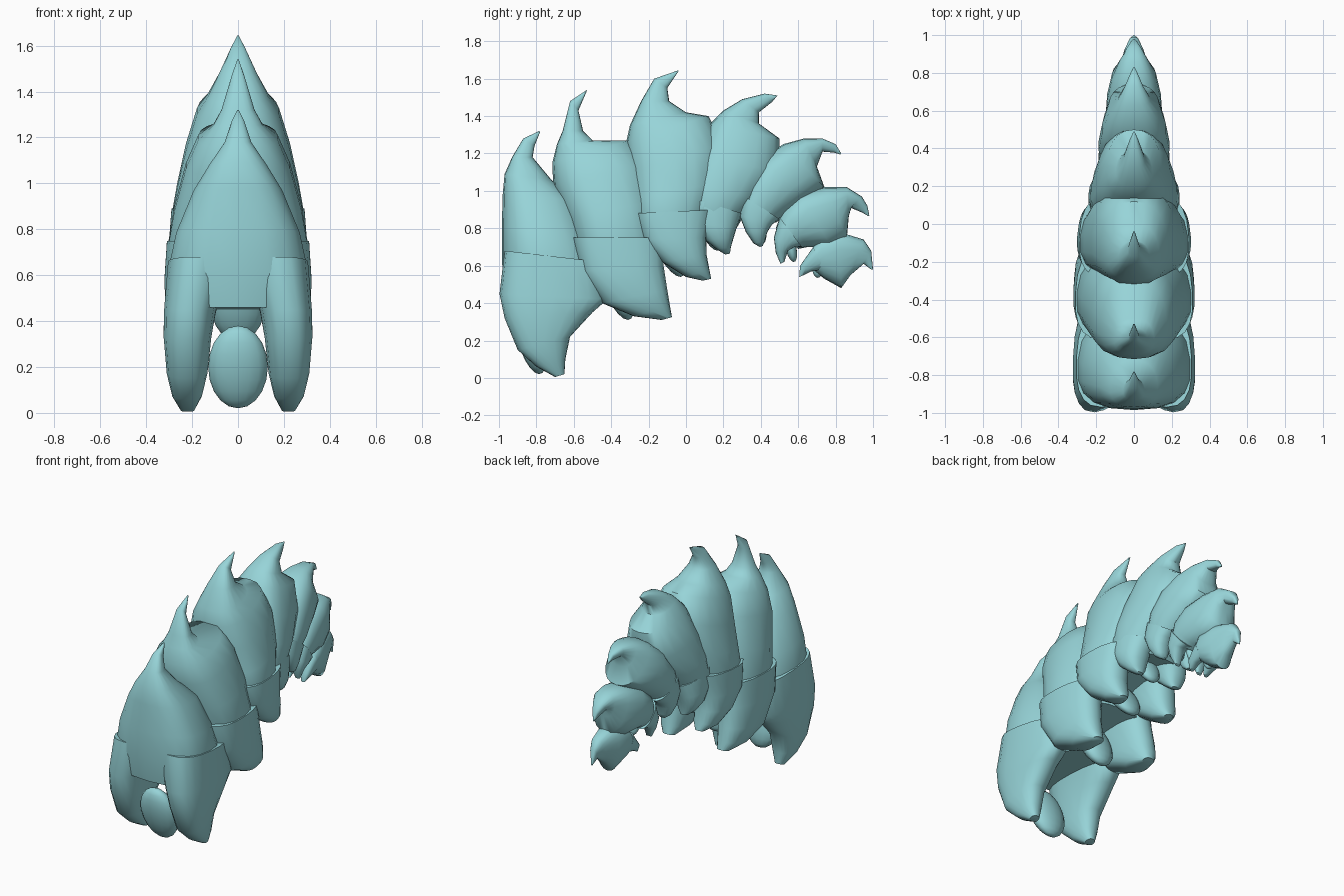
import bpy, bmesh, math
from mathutils import Vector

shell = bpy.data.materials.new("pale_teal")
shell.diffuse_color = (0.31, 0.66, 0.69, 1)
N = 20


def loft(bm, rows, cx=None, sx=1, p=0.8, e=0.12):
    """Skin rings; each row is front y, front z, back y, back z, [centre x], half width."""
    rings = []
    for r in rows:
        f, b = Vector((0, r[0], r[1])), Vector((0, r[2], r[3]))
        x0, w = (r[4] * sx, r[5]) if len(r) == 6 else (0, r[4])
        ring = []
        for i in range(N):
            t = 2 * math.pi * i / N
            c, s = math.cos(t), math.sin(t)
            c2 = math.copysign(abs(c) ** p, c)
            s2 = math.copysign(abs(s) ** p, s)
            v = (f + b) / 2 + (f - b) / 2 * c2
            v.x = x0 + w * s2 * (1 + e * (c - 0.3))
            ring.append(bm.verts.new(v))
        rings.append(ring)
    for a, b in zip(rings, rings[1:]):
        for i in range(N):
            j = (i + 1) % N
            bm.faces.new((a[i], a[j], b[j], b[i]))
    bm.faces.new(rings[0])
    bm.faces.new(rings[-1])


def finish(bm, name):
    bmesh.ops.recalc_face_normals(bm, faces=bm.faces)
    me = bpy.data.meshes.new(name)
    bm.to_mesh(me)
    bm.free()
    ob = bpy.data.objects.new(name, me)
    bpy.context.collection.objects.link(ob)
    me.materials.append(shell)
    bpy.context.view_layer.objects.active = ob
    ob.select_set(True)
    bpy.ops.object.shade_smooth_by_angle(angle=math.radians(50))
    ob.select_set(False)


def segment(name, body, leg, lobe):
    # hooked plate with a flap on each side
    bm = bmesh.new()
    loft(bm, body)
    for sx in (1, -1):
        loft(bm, leg, sx=sx)
    finish(bm, name + "_plate")
    # belly lobe between the flaps: y, z, half width, half depth, half height, tilt
    y, z, w, d, h, tilt = lobe
    bm = bmesh.new()
    bmesh.ops.create_uvsphere(bm, u_segments=16, v_segments=10, radius=1)
    for v in bm.verts:
        q = Vector((v.co.x * w, v.co.y * d, v.co.z * h))
        v.co = Vector((q.x, y + q.y - q.z * tilt, z + q.z))
    finish(bm, name + "_belly_lobe")


segment("first",
        [(-.785, 1.32, -.78, 1.315, .004), (-.87, 1.28, -.81, 1.24, .03), (-.93, 1.18, -.82, 1.18, .06),
         (-.97, 1.09, -.72, 1.06, .13), (-.98, .98, -.58, .95, .2), (-.985, .8, -.5, .75, .28),
         (-.985, .62, -.45, .6, .318), (-.96, .46, -.42, .45, .3)],
        [(-.97, .68, -.45, .62, .17, .14), (-.997, .45, -.42, .42, .21, .117), (-.97, .32, -.5, .35, .22, .108),
         (-.9, .15, -.62, .22, .222, .092), (-.8, .06, -.645, .1, .222, .067), (-.7, .005, -.65, .02, .22, .03)],
        (-.83, .2, .13, .07, .18, .25))
segment("second",
        [(-.53, 1.54, -.53, 1.535, .004), (-.62, 1.48, -.575, 1.43, .03), (-.66, 1.32, -.55, 1.32, .075),
         (-.69, 1.25, -.5, 1.27, .11), (-.715, 1.15, -.3, 1.27, .18), (-.71, 1.03, -.2, 1.15, .235),
         (-.64, .85, -.15, .95, .288), (-.6, .68, -.12, .75, .32), (-.55, .57, -.12, .62, .3)],
        [(-.61, .75, -.12, .75, .17, .145), (-.57, .57, -.12, .6, .2, .125), (-.45, .4, -.1, .47, .21, .11),
         (-.28, .33, -.085, .38, .21, .08), (-.13, .31, -.075, .325, .2, .04)],
        (-.37, .48, .12, .07, .17, .35))
segment("third",
        [(-.04, 1.645, -.04, 1.64, .004), (-.17, 1.6, -.1, 1.55, .035), (-.24, 1.48, -.09, 1.48, .085),
         (-.3, 1.35, 0, 1.42, .14), (-.32, 1.26, .12, 1.4, .185), (-.31, 1.1, .2, 1.25, .235),
         (-.3, .95, .2, 1.05, .275), (-.29, .83, .15, .9, .3), (-.22, .72, .12, .8, .28)],
        [(-.28, .88, .15, .9, .155, .14), (-.24, .74, .11, .75, .185, .12), (-.13, .62, .11, .66, .19, .105),
         (0, .54, .125, .58, .185, .075), (.09, .52, .135, .53, .18, .03)],
        (-.1, .68, .11, .06, .14, .5))
segment("fourth",
        [(.49, 1.51, .485, 1.505, .004), (.42, 1.52, .46, 1.475, .025), (.3, 1.49, .39, 1.42, .06),
         (.2, 1.43, .39, 1.36, .1), (.13, 1.36, .5, 1.28, .15), (.05, 1.2, .5, 1.1, .2),
         (0, 1.05, .4, .95, .235), (0, .93, .3, .85, .243), (.04, .83, .27, .8, .225)],
        [(.0, .97, .3, .88, .12, .115), (.04, .83, .27, .8, .145, .1), (.1, .74, .255, .75, .15, .085),
         (.16, .69, .24, .7, .145, .06), (.21, .66, .235, .665, .14, .025)],
        (.12, .8, .085, .05, .12, .4))
segment("fifth",
        [(.83, 1.2, .825, 1.195, .004), (.8, 1.25, .79, 1.205, .02), (.73, 1.28, .73, 1.21, .05),
         (.63, 1.28, .7, 1.13, .09), (.52, 1.25, .74, 1.02, .14), (.4, 1.17, .66, .96, .175),
         (.32, 1.04, .55, .88, .195), (.285, .92, .48, .83, .185)],
        [(.3, .98, .5, .85, .1, .085), (.285, .87, .46, .82, .115, .075), (.32, .78, .435, .78, .115, .065),
         (.36, .72, .42, .73, .11, .045), (.395, .7, .41, .705, .105, .02)],
        (.38, .82, .07, .04, .1, .3))
segment("sixth",
        [(.98, .87, .975, .865, .004), (.97, .92, .94, .885, .02), (.94, .97, .88, .91, .045),
         (.86, 1.02, .87, .86, .08), (.74, 1.02, .86, .75, .12), (.6, .99, .78, .7, .147),
         (.52, .91, .65, .7, .155), (.48, .8, .6, .69, .14)],
        [(.5, .86, .62, .7, .08, .07), (.47, .75, .58, .7, .095, .055), (.48, .67, .545, .68, .09, .04),
         (.505, .61, .525, .62, .085, .018)],
        (.56, .7, .05, .03, .08, .2))
segment("seventh",
        [(1, .58, .99, .58, .004), (.99, .68, .95, .61, .025), (.95, .74, .88, .55, .05),
         (.82, .78, .83, .48, .085), (.72, .76, .74, .53, .105), (.66, .67, .69, .57, .095)],
        [(.68, .7, .74, .58, .055, .045), (.61, .6, .67, .57, .06, .035), (.605, .54, .63, .55, .055, .015)],
        (.7, .58, .035, .025, .045, .1))
